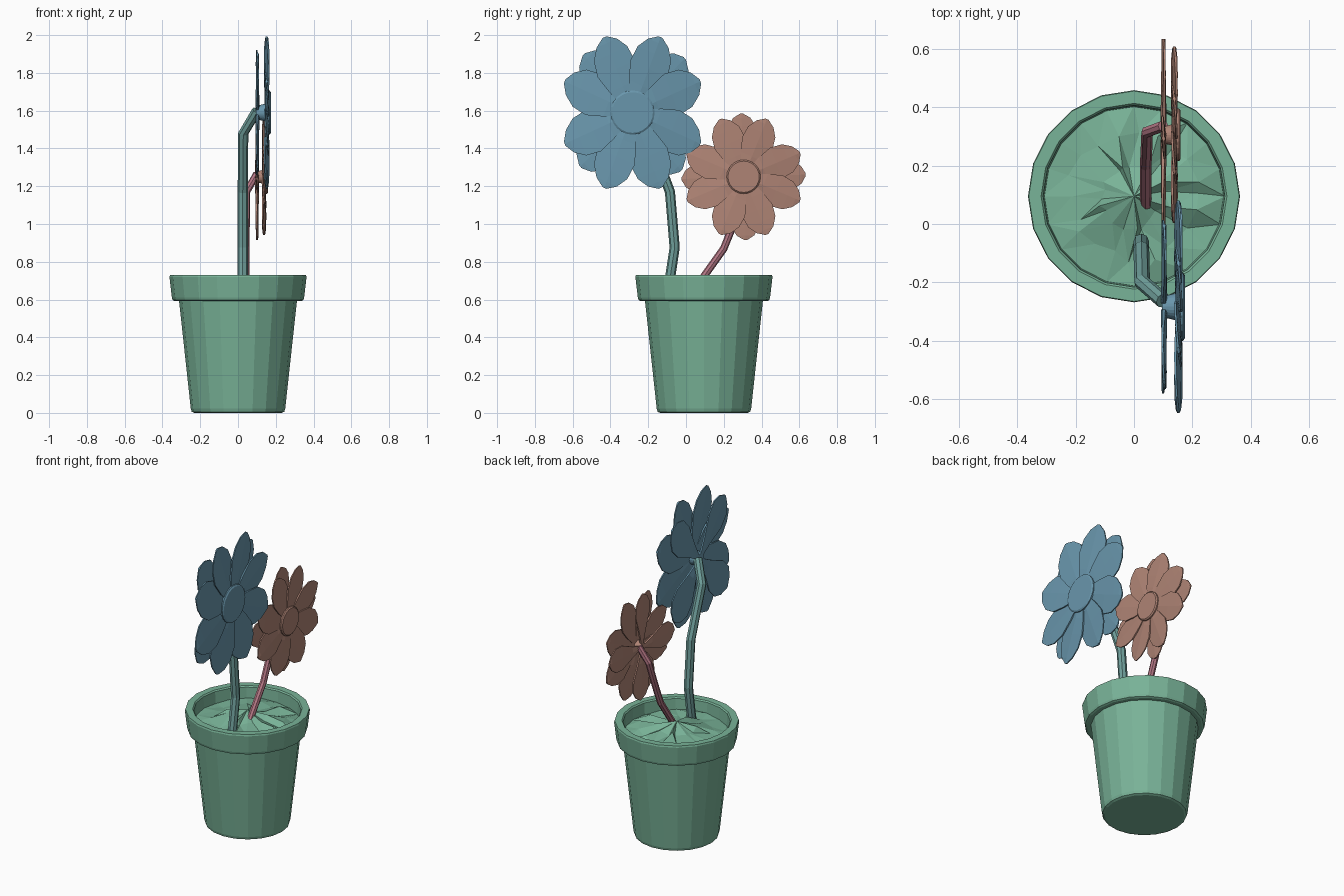
import bpy, bmesh, math, random
from mathutils import Vector

random.seed(4)
cube = bpy.data.objects.get("Cube")
if cube:
    bpy.data.objects.remove(cube, do_unlink=True)

POT_Y = 0.095
SIDES = 20


def material(name, r, g, b):
    lin = [(c / 255 / 12.92) if c < 11 else ((c / 255 + 0.055) / 1.055) ** 2.4 for c in (r, g, b)]
    m = bpy.data.materials.new(name)
    m.use_nodes = True
    m.diffuse_color = (*lin, 1)
    m.node_tree.nodes["Principled BSDF"].inputs["Base Color"].default_value = (*lin, 1)
    return m


green = material("pot green", 121, 179, 152)
blue = material("petal blue", 105, 150, 172)
clay = material("petal clay", 175, 132, 117)
teal = material("stem teal", 112, 160, 156)
pink = material("stem pink", 182, 120, 134)


def finish(name, bm, mat):
    bmesh.ops.recalc_face_normals(bm, faces=bm.faces)
    mesh = bpy.data.meshes.new(name)
    bm.to_mesh(mesh)
    bm.free()
    mesh.materials.append(mat)
    obj = bpy.data.objects.new(name, mesh)
    bpy.context.collection.objects.link(obj)
    return obj


def loft(bm, rings, cap_start=True, cap_end=True):
    """Skin closed rings of points, with optional end caps."""
    rows = [[bm.verts.new(p) for p in ring] for ring in rings]
    n = len(rows[0])
    for a, b in zip(rows, rows[1:]):
        for i in range(n):
            j = (i + 1) % n
            bm.faces.new((a[i], a[j], b[j], b[i]))
    if cap_start:
        bm.faces.new(rows[0])
    if cap_end:
        bm.faces.new(rows[-1])
    return rows


def circle(r, z, n=SIDES):
    return [Vector((r * math.cos(k * math.tau / n), POT_Y + r * math.sin(k * math.tau / n), z))
            for k in range(n)]


# Pot: turned profile with a thick rim and bevelled edges
profile = [(0.232, 0), (0.245, 0.006), (0.25, 0.022), (0.312, 0.592), (0.335, 0.592),
           (0.346, 0.597), (0.35, 0.61), (0.363, 0.72), (0.36, 0.73), (0.318, 0.73),
           (0.311, 0.722), (0.306, 0.64)]
bm = bmesh.new()
loft(bm, [circle(r, z) for r, z in profile], cap_end=False)
finish("pot", bm, green)

# Soil: rough faceted mound inside the rim
bm = bmesh.new()
rings = []
for r, z, jitter in ((0.312, 0.65, 0.006), (0.215, 0.668, 0.022), (0.11, 0.69, 0.018)):
    ring = circle(r, z)
    for p in ring:
        p.z += random.uniform(-jitter, jitter)
        if r < 0.3:
            p.x += random.uniform(-jitter, jitter)
            p.y += random.uniform(-jitter, jitter)
    rings.append(ring)
rows = loft(bm, rings, False, False)
peak = bm.verts.new((0, POT_Y, 0.722))
for i in range(SIDES):
    bm.faces.new((rows[-1][i], rows[-1][(i + 1) % SIDES], peak))
bmesh.ops.triangulate(bm, faces=bm.faces)
finish("soil", bm, green)


# Stems: eight-sided tubes along a bent path
def stem(name, points, radius, mat):
    pts = [Vector(p) for p in points]
    rings = []
    for i, p in enumerate(pts):
        d = (pts[min(i + 1, len(pts) - 1)] - pts[max(i - 1, 0)]).normalized()
        u = d.cross(Vector((1, 0, 0))).normalized()
        v = d.cross(u)
        rings.append([p + radius * (u * math.cos(k * math.tau / 8) + v * math.sin(k * math.tau / 8))
                      for k in range(8)])
    bm = bmesh.new()
    loft(bm, rings)
    finish(name, bm, mat)


stem("tall_stem", [(0.025, -0.1, 0.62), (0.025, -0.082, 0.73), (0.025, -0.06, 0.875),
                   (0.025, -0.085, 1.17), (0.028, -0.2, 1.48), (0.1, -0.262, 1.6)], 0.027, teal)
stem("short_stem", [(0.04, 0.045, 0.65), (0.04, 0.1, 0.73), (0.04, 0.2, 0.87),
                    (0.042, 0.24, 0.97), (0.045, 0.315, 1.17), (0.1, 0.335, 1.265)], 0.02, pink)

# Petal outlines: position along the length, share of the half width
FRONT_SHAPE = [(0.1, 0.3), (0.35, 0.72), (0.58, 1), (0.78, 0.9), (0.92, 0.55), (1, 0.1)]
BACK_SHAPE = [(0.05, 0.12), (0.3, 0.45), (0.6, 0.95), (0.8, 0.95), (0.93, 0.6), (1, 0.1)]


def petal(bm, centre, angle, length, half, stretch, shape, tilt, thick=0.011):
    rings = []
    for u, w in shape:
        hump = thick * (1 - 0.45 * u)
        ring = []
        for side, depth in ((-1, -0.5), (0, -1), (1, -0.5), (1, 0.5), (0, 1), (-1, 0.5)):
            along, across = u * length, side * w * half
            y = along * math.cos(angle) - across * math.sin(angle)
            z = along * math.sin(angle) + across * math.cos(angle)
            x = depth * hump + across * tilt
            ring.append(centre + Vector((x, y * stretch, z)))
        rings.append(ring)
    loft(bm, rings)


def flower(name, y, z, front_x, back_x, front, back, back_turn, stretch, disc_r, mat):
    # Front layer: eight broad overlapping petals
    bm = bmesh.new()
    for k in range(8):
        petal(bm, Vector((front_x, y, z)), math.radians(22.5 + 45 * k), *front, stretch,
              FRONT_SHAPE, 0.09)
    finish(name + "_front_petals", bm, mat)
    # Back layer: four narrow-based petals
    bm = bmesh.new()
    for k in range(4):
        petal(bm, Vector((back_x, y, z)), math.radians(back_turn + 90 * k), *back, stretch,
              BACK_SHAPE, 0.05)
    finish(name + "_back_petals", bm, mat)
    # Round centre with a bevelled face and a hidden tapered core
    bm = bmesh.new()
    rings = []
    for x, r in ((back_x - 0.008, 0.3), (front_x - 0.008, 0.4), (front_x, 1),
                 (front_x + 0.016, 1), (front_x + 0.022, 0.92)):
        rings.append([(x, y + r * disc_r * math.cos(k * math.tau / 24),
                       z + r * disc_r * math.sin(k * math.tau / 24)) for k in range(24)])
    loft(bm, rings)
    finish(name + "_centre", bm, mat)


flower("tall_flower", -0.283, 1.59, 0.152, 0.103, (0.432, 0.118), (0.42, 0.108), 43, 0.9, 0.117, blue)
flower("short_flower", 0.305, 1.25, 0.138, 0.101, (0.33, 0.088), (0.335, 0.078), 2, 0.98, 0.09, clay)
